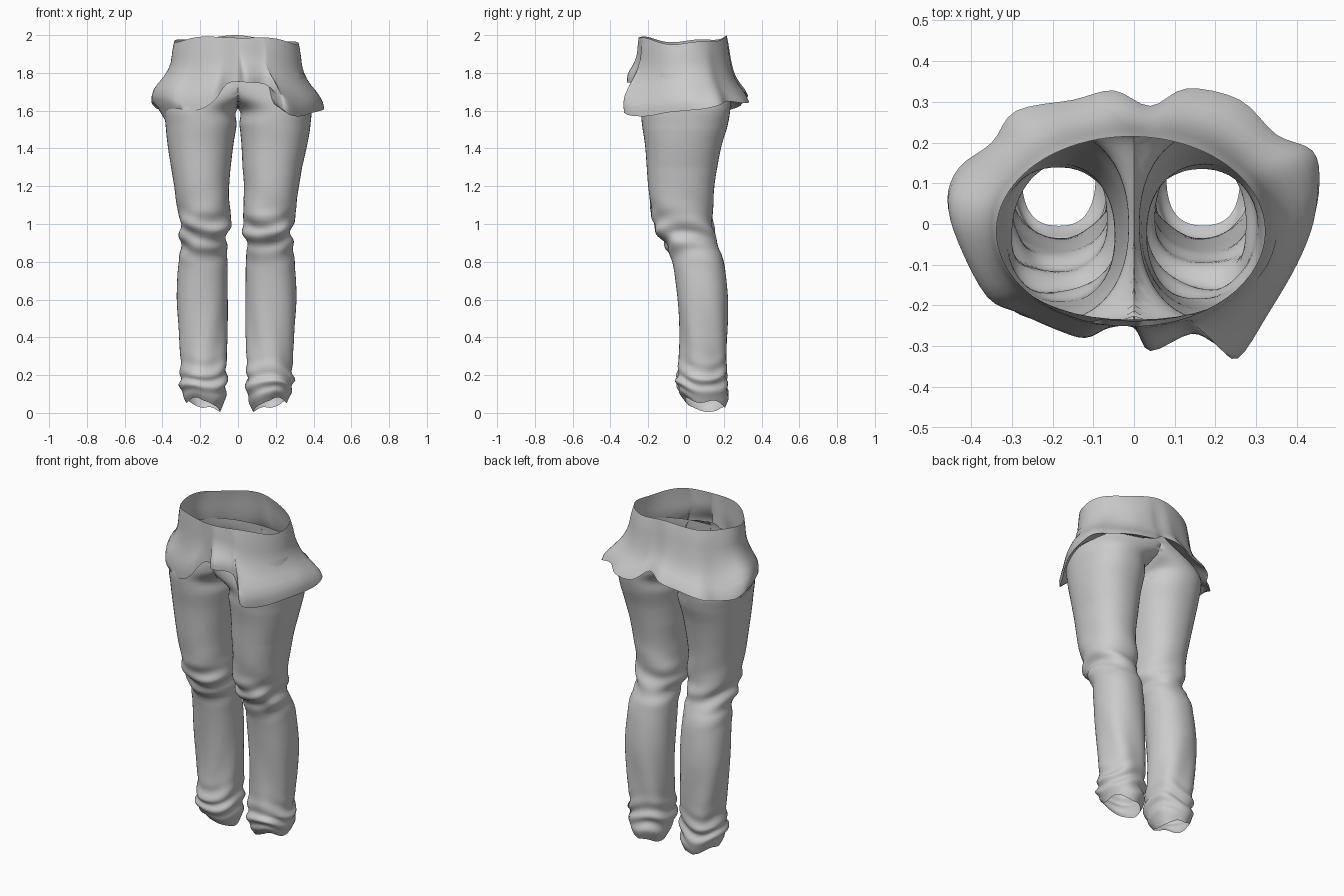
import bpy, bmesh, math
from mathutils import Vector

if "Cube" in bpy.data.objects:
    bpy.data.objects.remove(bpy.data.objects["Cube"])


def spline(p, q, r, s, t):
    """Catmull-Rom between tuples q and r."""
    return [0.5 * (2 * b + (c - a) * t + (2 * a - 5 * b + 4 * c - d) * t * t
                   + (3 * b - a - 3 * c + d) * t ** 3)
            for a, b, c, d in zip(p, q, r, s)]


def clamp(v):
    return min(1, max(0, v))


def bridge(bm, rings):
    for a, b in zip(rings, rings[1:]):
        n = len(a)
        for i in range(n):
            j = (i + 1) % n
            bm.faces.new((a[i], a[j], b[j], b[i]))


def finish(bm, name):
    bmesh.ops.recalc_face_normals(bm, faces=bm.faces)
    mesh = bpy.data.meshes.new(name)
    bm.to_mesh(mesh)
    bm.free()
    ob = bpy.data.objects.new(name, mesh)
    bpy.context.collection.objects.link(ob)
    bpy.ops.object.select_all(action='DESELECT')
    ob.select_set(True)
    bpy.context.view_layer.objects.active = ob
    bpy.ops.object.shade_smooth_by_angle(angle=math.radians(60))


def bell(z, mid, width):
    return math.exp(-((z - mid) / width) ** 2)


# Trouser sections: z, inner x, outer x, front y, back y
ROWS = [(1.80, -.350, .350, -.235, .225), (1.75, -.340, .360, -.240, .230),
        (1.68, -.160, .375, -.242, .235), (1.61, .000, .390, -.240, .235),
        (1.52, .008, .383, -.232, .220), (1.40, .027, .370, -.215, .185),
        (1.20, .047, .338, -.200, .150), (1.04, .040, .315, -.178, .142),
        (.95, .050, .303, -.150, .148), (.88, .060, .303, -.105, .170),
        (.80, .057, .315, -.072, .200), (.60, .055, .325, -.045, .222),
        (.40, .058, .312, -.032, .220), (.25, .060, .300, -.038, .215),
        (.15, .057, .307, -.050, .213), (.06, .070, .293, -.035, .222),
        (.00, .095, .275, -.005, .205)]


def leg(bm, side):
    sections = []
    for k in range(len(ROWS) - 1):
        p, q, r, s = (ROWS[min(max(k + d, 0), len(ROWS) - 1)] for d in (-1, 0, 1, 2))
        steps = max(2, round((q[0] - r[0]) / .013))
        sections += [spline(p, q, r, s, i / steps) for i in range(steps)]
    sections.append(ROWS[-1])
    rings, n = [], 48
    for z, xi, xo, yf, yb in sections:
        # the right leg sits slightly closer to the middle below the thigh
        shift = .015 * clamp((1.5 - z) / .2) if side > 0 else 0
        cx, cy, rx, ry = (xi + xo) / 2 - shift, (yf + yb) / 2, (xo - xi) / 2, (yb - yf) / 2
        ring = []
        for i in range(n):
            a = 2 * math.pi * i / n
            c, s = math.cos(a), math.sin(a)
            # slanted folds at the knee and crumples at the ankle
            front = .65 - .35 * s
            knee = .013 * front * bell(z, .94, .09) * math.sin(58 * (z - .03 * c + .045 * s * s) + side)
            knee += .006 * bell(z, .97, .14) * math.sin(3 * a + 30 * z + side)
            ankle = .009 * bell(z, .16, .09) * math.sin(62 * z + 2 * math.sin(2 * a + side) + 2 * c)
            drape = .004 * bell(z, .3, .25) * math.sin(5 * a + 9 * z)
            w = knee + ankle + drape
            x = cx + (rx + w) * math.copysign(abs(c) ** .9, c)
            y = cy + (ry + w) * math.copysign(abs(s) ** .9, s)
            low = clamp(1 - z / .2)
            lift = low * (.05 * max(0, c) + .06 * max(0, -s) ** 2 + .02 * max(0, s)
                          + .006 * (1 + math.sin(4 * a)))
            ring.append(bm.verts.new((side * max(x, 0), y, max(0, z + lift))))
        rings.append(ring)
    bridge(bm, rings)


# Trousers: two tubes welded along the middle above the crotch
bm = bmesh.new()
leg(bm, -1)
leg(bm, 1)
walls = [f for f in bm.faces if all(abs(v.co.x) < 1e-5 for v in f.verts)]
bmesh.ops.delete(bm, geom=walls, context='FACES')
bmesh.ops.remove_doubles(bm, verts=bm.verts, dist=.0005)
bmesh.ops.dissolve_degenerate(bm, edges=bm.edges, dist=.0002)
finish(bm, "trousers")

# Flared shirt hem, counter-clockwise from the front middle
HEM = [(0, -.255, 1.755), (.04, -.312, 1.75), (.14, -.27, 1.74), (.20, -.295, 1.69),
       (.255, -.33, 1.59), (.33, -.22, 1.57), (.40, -.10, 1.59), (.44, 0, 1.60),
       (.457, .10, 1.61), (.44, .18, 1.63), (.35, .22, 1.65), (.26, .305, 1.64),
       (.13, .333, 1.65), (.04, .29, 1.71), (-.05, .328, 1.68), (-.15, .305, 1.65),
       (-.29, .278, 1.62), (-.35, .20, 1.60), (-.43, .14, 1.61), (-.46, .06, 1.65),
       (-.43, -.05, 1.66), (-.36, -.18, 1.64), (-.28, -.22, 1.60), (-.19, -.26, 1.61),
       (-.12, -.28, 1.66), (-.06, -.255, 1.74)]
N = len(HEM)
hem = [Vector(spline(*(HEM[(k + d) % N] for d in (-1, 0, 1, 2)), i / 4))
       for k in range(N) for i in range(4)]

# Shirt: waist ring flaring out to the hem, then folding back in to the trousers
FRONT = [0, .05, .09, .12, .16, .25, .38, .56, .78, .94, 1.0, .985]
BACK = [0, .06, .11, .15, .19, .24, .30, .38, .50, .67, .88, 1.0]
bm = bmesh.new()
rings = []
for k, (ff, fb) in enumerate(zip(FRONT, BACK)):
    t = k / (len(FRONT) - 1)
    ring = []
    for h in hem:
        a = math.atan2(h.y / .3, h.x / .45)
        c, s = math.cos(a), math.sin(a)
        f = ff + (fb - ff) * clamp(s * 1.2)
        top = Vector((.330 * c - .008, .233 * s - .018,
                      1.967 + .026 * s * s - .012 * max(0, c) + .007 * math.sin(5 * a)))
        ring.append(bm.verts.new((top.x + (h.x - top.x) * f, top.y + (h.y - top.y) * f,
                                  top.z + (h.z - top.z) * t)))
    rings.append(ring)
for f, up, down in ((.45, .025, -.045), (1, .06, -.11)):
    ring = []
    for h in hem:
        a = math.atan2(h.y / .3, h.x / .45)
        # on the left front hip the cloth runs down onto the thigh
        hip = clamp((-.25 - h.x) / .1) * clamp((.13 - h.y) / .1)
        x, y = (.378 + .008 * hip) * math.cos(a), .238 * math.sin(a)
        ring.append(bm.verts.new((h.x + (x - h.x) * f, h.y + (y - h.y) * f,
                                  h.z + up + (down - up) * hip)))
    rings.append(ring)
bridge(bm, rings)
finish(bm, "shirt_hem")
